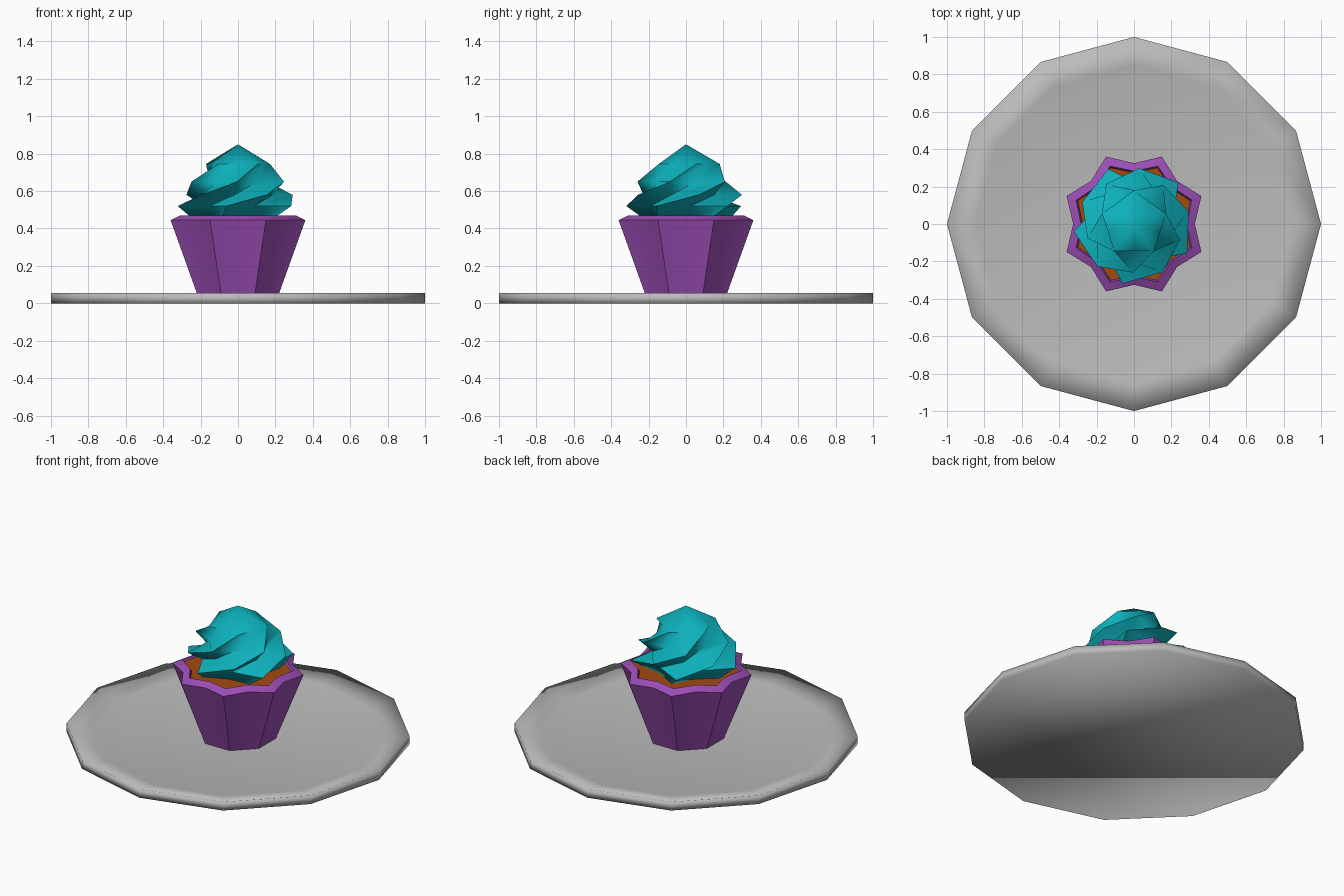
import bpy
from math import sin, cos, radians

if "Cube" in bpy.data.objects:
    bpy.data.objects.remove(bpy.data.objects["Cube"])


def material(name, rgb):
    m = bpy.data.materials.new(name)
    m.diffuse_color = (*rgb, 1)
    m.use_nodes = True
    m.node_tree.nodes["Principled BSDF"].inputs["Base Color"].default_value = m.diffuse_color
    return m


def ring(n, outer, inner, z, phase):
    """n-sided ring whose even points use outer and odd points inner radius."""
    pts = []
    for i in range(n):
        a = radians(phase + 360 * i / n)
        r = inner if i % 2 else outer
        pts.append((r * cos(a), r * sin(a), z))
    return pts


def loft(name, n, rings, mat, apex=None, angle=None):
    """Skin stacked rings; close with a base cap and an apex point or top cap."""
    verts = [p for r in rings for p in ring(n, *r)]
    faces = [list(range(n))[::-1]]
    for k in range(len(rings) - 1):
        for i in range(n):
            j = (i + 1) % n
            a, b = k * n, (k + 1) * n
            faces.append((a + i, a + j, b + j, b + i))
    last = (len(rings) - 1) * n
    if apex is None:
        faces.append(list(range(last, last + n)))
    else:
        verts.append((0, 0, apex))
        faces += [(last + i, last + (i + 1) % n, len(verts) - 1) for i in range(n)]
    me = bpy.data.meshes.new(name)
    me.from_pydata(verts, [], faces)
    me.materials.append(mat)
    ob = bpy.data.objects.new(name, me)
    bpy.context.collection.objects.link(ob)
    bpy.context.view_layer.objects.active = ob
    ob.select_set(True)
    if angle is None:
        bpy.ops.object.shade_smooth()
    else:
        bpy.ops.object.shade_smooth_by_angle(angle=radians(angle))
    ob.select_set(False)
    return ob


grey = material("plate grey", (0.5, 0.5, 0.5))
purple = material("wrapper purple", (0.33, 0.075, 0.46))
brown = material("cake orange brown", (0.36, 0.07, 0.005))
teal = material("frosting teal", (0.004, 0.44, 0.50))

# shallow twelve-sided plate with a raised rim
loft("plate", 12, [(1, 1, 0, 0), (1, 1, 0.055, 0), (0.85, 0.85, 0.022, 0)], grey)

# fluted wrapper: octagonal foot, star-shaped lip folded inwards
loft("wrapper", 16, [(0.225, 0.208, 0.02, 22.5), (0.39, 0.325, 0.445, 22.5),
                     (0.335, 0.283, 0.47, 22.5), (0.32, 0.27, 0.44, 22.5)],
     purple, angle=50)

# cake top inside the wrapper
loft("cake_top", 16, [(0.30, 0.25, 0.42, 22.5), (0.325, 0.274, 0.455, 22.5)],
     brown, angle=30)

# five-lobed frosting swirl, twisting clockwise as it descends
loft("frosting", 10, [(0.24, 0.17, 0.45, -40), (0.325, 0.21, 0.52, -29),
                      (0.30, 0.20, 0.58, 13), (0.26, 0.18, 0.65, 53),
                      (0.18, 0.145, 0.745, 90)],
     teal, apex=0.85, angle=50)
